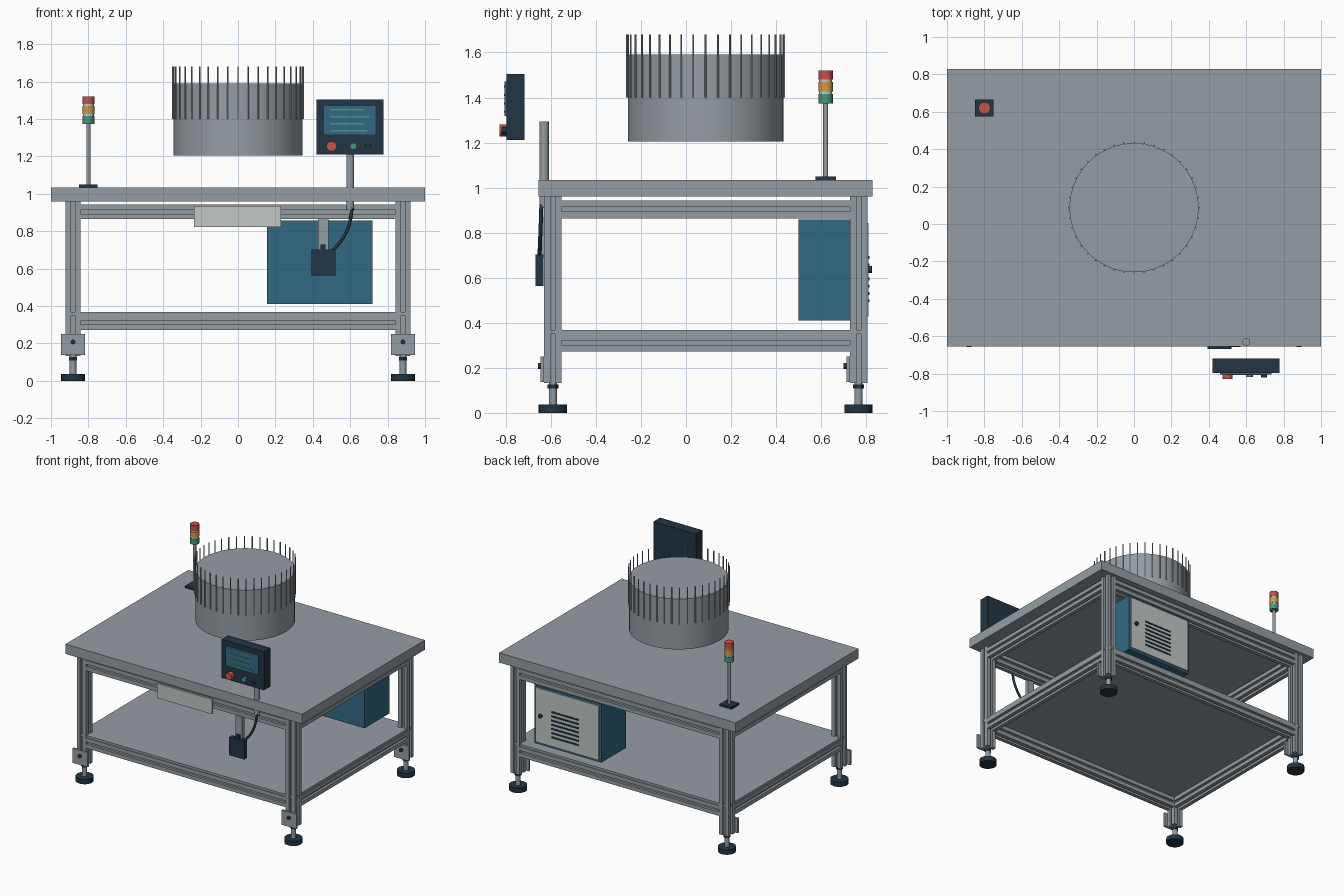
import bpy, bmesh, math
from mathutils import Matrix, Vector

if "Cube" in bpy.data.objects:
    bpy.data.objects.remove(bpy.data.objects["Cube"])


def mat(name, hexcol):
    def lin(c):
        return c / 12.92 if c <= 0.04045 else ((c + 0.055) / 1.055) ** 2.4
    m = bpy.data.materials.new(name)
    rgb = [lin(int(hexcol[i:i + 2], 16) / 255) for i in (0, 2, 4)]
    m.diffuse_color = (*rgb, 1)
    m.use_nodes = True
    m.node_tree.nodes["Principled BSDF"].inputs["Base Color"].default_value = m.diffuse_color
    return m


GREY = mat("aluminium_grey", "959da3")
NAVY = mat("dark_navy", "223543")
BLUE = mat("cabinet_blue", "326882")
LIGHT = mat("pale_grey", "c0c8c5")
RED = mat("signal_red", "c8504b")
AMBER = mat("signal_amber", "d09c45")
GREEN = mat("signal_green", "48987e")


def finish(name, bm, m, smooth=False):
    bmesh.ops.recalc_face_normals(bm, faces=bm.faces)
    me = bpy.data.meshes.new(name)
    bm.to_mesh(me)
    bm.free()
    ob = bpy.data.objects.new(name, me)
    bpy.context.collection.objects.link(ob)
    me.materials.append(m)
    if smooth:
        bpy.ops.object.select_all(action='DESELECT')
        ob.select_set(True)
        bpy.context.view_layer.objects.active = ob
        bpy.ops.object.shade_smooth_by_angle(angle=math.radians(35))
    return ob


def box(name, x, y, z, m):
    """Box from (min, max) ranges."""
    bm = bmesh.new()
    size = [r[1] - r[0] for r in (x, y, z)]
    mid = [(r[0] + r[1]) / 2 for r in (x, y, z)]
    bmesh.ops.create_cube(bm, size=1, matrix=Matrix.Translation(mid) @ Matrix.Diagonal((*size, 1)))
    return finish(name, bm, m)


def cyl(name, a, b, r, m, r2=None, sides=24):
    """Cylinder or cone from point a to point b."""
    a, b = Vector(a), Vector(b)
    rot = Vector((0, 0, 1)).rotation_difference(b - a).to_matrix().to_4x4()
    bm = bmesh.new()
    bmesh.ops.create_cone(bm, cap_ends=True, segments=sides, radius1=r, radius2=r if r2 is None else r2,
                          depth=(b - a).length, matrix=Matrix.Translation((a + b) / 2) @ rot)
    return finish(name, bm, m, True)


def slotted_bar(name, a, b, h=0.039, s=0.010, d=0.018):
    """Square extrusion with a groove along each side."""
    a, b = Vector(a), Vector(b)
    rot = Vector((0, 0, 1)).rotation_difference(b - a).to_matrix()
    side = [(h, -h), (h, -s), (h - d, -s), (h - d, s), (h, s)]
    pts = []
    for k in range(4):
        q = Matrix.Rotation(k * math.pi / 2, 3, 'Z')
        pts += [rot @ (q @ Vector((*p, 0))) for p in side]
    bm = bmesh.new()
    lo = [bm.verts.new(a + p) for p in pts]
    hi = [bm.verts.new(b + p) for p in pts]
    bm.faces.new(lo)
    bm.faces.new(hi)
    n = len(pts)
    for i in range(n):
        bm.faces.new((lo[i], lo[(i + 1) % n], hi[(i + 1) % n], hi[i]))
    return finish(name, bm, GREY)


# Table top and lower shelf
box("table_top", (-1, 1), (-0.655, 0.828), (0.96, 1.034), GREY)
box("lower_shelf", (-0.915, 0.915), (-0.625, 0.80), (0.35, 0.367), GREY)

# Legs, levelling feet and foot brackets
LX, FY, RY = 0.882, -0.591, 0.766
for sx, side in ((-1, "left"), (1, "right")):
    for y, end in ((FY, "front"), (RY, "rear")):
        x, tag = sx * LX, f"{end}_{side}"
        slotted_bar(f"leg_{tag}", (x, y, 0.133), (x, y, 0.96))
        cyl(f"foot_pad_{tag}", (x, y, 0), (x, y, 0.037), 0.063, NAVY)
        cyl(f"foot_stem_{tag}", (x, y, 0.03), (x, y, 0.135), 0.018, GREY, sides=16)
        cyl(f"foot_nut_{tag}", (x, y, 0.109), (x, y, 0.127), 0.024, NAVY, sides=6)
        f = y - 0.039
        box(f"foot_bracket_{tag}", (x - 0.063, x + 0.063), (f - 0.015, f), (0.138, 0.25), GREY)
        cyl(f"bracket_bolt_{tag}", (x, f - 0.028, 0.208), (x, f, 0.208), 0.013, NAVY, sides=12)

# Rails between the legs
for z, lvl in ((0.903, "upper"), (0.311, "lower")):
    for y, end in ((FY, "front"), (RY, "rear")):
        slotted_bar(f"{lvl}_rail_{end}", (-0.843, y, z), (0.843, y, z))
    for sx, side in ((-1, "left"), (1, "right")):
        slotted_bar(f"{lvl}_rail_{side}", (sx * LX, FY + 0.039, z), (sx * LX, RY - 0.039, z))

# Floating drum with a ring of pins
DY = 0.087
cyl("drum", (0, DY, 1.205), (0, DY, 1.59), 0.345, GREY, sides=72)
bm = bmesh.new()
for i in range(40):
    t = math.tau * i / 40
    bmesh.ops.create_cone(bm, cap_ends=True, segments=8, radius1=0.004, radius2=0.004, depth=0.28,
                          matrix=Matrix.Translation((0.349 * math.cos(t), DY + 0.349 * math.sin(t), 1.54)))
finish("drum_pins", bm, GREY, True)

# Signal tower
TX, TY = -0.8, 0.62
box("tower_base", (TX - 0.05, TX + 0.05), (TY - 0.045, TY + 0.045), (1.034, 1.05), NAVY)
cyl("tower_pole", (TX, TY, 1.05), (TX, TY, 1.375), 0.011, GREY, sides=16)
cyl("tower_core", (TX, TY, 1.376), (TX, TY, 1.51), 0.029, LIGHT)
for name, z0, m in (("green", 1.374, GREEN), ("amber", 1.427, AMBER), ("red", 1.479, RED)):
    cyl(f"tower_lamp_{name}", (TX, TY, z0), (TX, TY, z0 + 0.042), 0.032, m)

# Control panel on its post
cyl("panel_post", (0.6, -0.63, 0.914), (0.6, -0.63, 1.293), 0.021, GREY)
box("panel_body", (0.42, 0.778), (-0.797, -0.718), (1.211, 1.505), NAVY)
box("panel_screen", (0.46, 0.735), (-0.805, -0.796), (1.318, 1.47), BLUE)
for i, x1 in enumerate((0.67, 0.70, 0.67, 0.69)):
    z = 1.449 - 0.0375 * i
    box(f"screen_line_{i + 1}", (0.495, x1), (-0.808, -0.804), (z - 0.004, z + 0.004), GREEN)
for name, x, r, y1, m in (("red", 0.5, 0.027, -0.828, RED), ("green", 0.617, 0.018, -0.817, GREEN),
                          ("dark", 0.695, 0.015, -0.82, NAVY)):
    cyl(f"panel_button_{name}", (x, -0.79, 1.254), (x, y1, 1.254), r, m)

# Name plate, hanging switch box and cable
box("front_plate", (-0.235, 0.23), (-0.643, -0.628), (0.823, 0.935), LIGHT)
box("switch_arm", (0.429, 0.485), (-0.642, -0.612), (0.69, 0.868), GREY)
box("switch_box", (0.393, 0.52), (-0.667, -0.633), (0.563, 0.703), NAVY)
box("switch_cap", (0.441, 0.469), (-0.66, -0.64), (0.70, 0.73), NAVY)
cu = bpy.data.curves.new("cable", 'CURVE')
cu.dimensions = '3D'
cu.bevel_depth = 0.009
cu.bevel_resolution = 2
cu.use_fill_caps = True
sp = cu.splines.new('BEZIER')
path = [(0.61, -0.642, 0.925), (0.594, -0.645, 0.835), (0.557, -0.648, 0.757), (0.505, -0.65, 0.695)]
sp.bezier_points.add(len(path) - 1)
for bp, p in zip(sp.bezier_points, path):
    bp.co = p
    bp.handle_left_type = bp.handle_right_type = 'AUTO'
cu.materials.append(NAVY)
bpy.context.collection.objects.link(bpy.data.objects.new("cable", cu))

# Rear cabinet with door, latch and vents
box("cabinet", (0.155, 0.72), (0.50, 0.80), (0.41, 0.858), BLUE)
box("cabinet_door", (0.172, 0.703), (0.80, 0.81), (0.427, 0.842), LIGHT)
cyl("door_latch", (0.66, 0.805, 0.637), (0.66, 0.825, 0.637), 0.015, NAVY, sides=16)
for i in range(7):
    z = 0.69 - 0.032 * i
    box(f"door_vent_{i + 1}", (0.335, 0.57), (0.808, 0.814), (z - 0.006, z + 0.006), NAVY)
